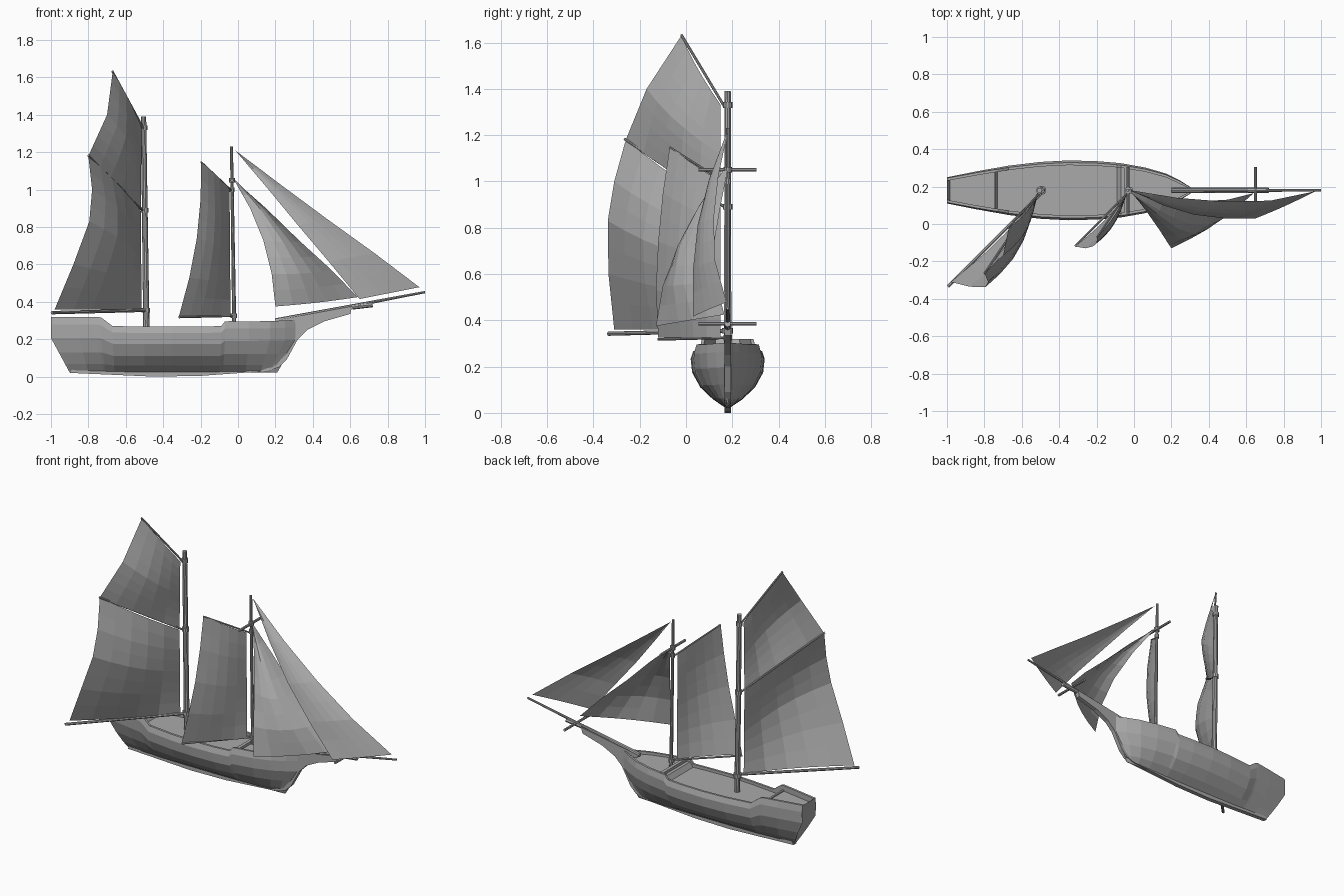
import bpy, bmesh, math
from mathutils import Vector

if "Cube" in bpy.data.objects:
    bpy.data.objects.remove(bpy.data.objects["Cube"], do_unlink=True)

grey = bpy.data.materials.new("plain_grey")
grey.use_nodes = True
GREY = (0.4, 0.4, 0.4, 1)
grey.diffuse_color = GREY
grey.node_tree.nodes["Principled BSDF"].inputs["Base Color"].default_value = GREY
MID = 0.18  # centreline of the hull


def finish(name, bm, normals=True):
    if normals:
        bmesh.ops.recalc_face_normals(bm, faces=bm.faces)
    mesh = bpy.data.meshes.new(name)
    bm.to_mesh(mesh)
    bm.free()
    mesh.materials.append(grey)
    ob = bpy.data.objects.new(name, mesh)
    bpy.context.collection.objects.link(ob)
    return ob


def spar(name, a, b, r1, r2=None, sides=8):
    a, b = Vector(a), Vector(b)
    bm = bmesh.new()
    bmesh.ops.create_cone(bm, cap_ends=True, segments=sides, radius1=r1,
                          radius2=r2 or r1, depth=(b - a).length)
    rot = (b - a).to_track_quat('Z', 'Y').to_matrix().to_4x4()
    bmesh.ops.transform(bm, matrix=rot, verts=bm.verts)
    bmesh.ops.translate(bm, vec=(a + b) / 2, verts=bm.verts)
    return finish(name, bm)


def box(name, centre, size):
    bm = bmesh.new()
    bmesh.ops.create_cube(bm, size=1)
    bmesh.ops.scale(bm, vec=size, verts=bm.verts)
    bmesh.ops.translate(bm, vec=centre, verts=bm.verts)
    return finish(name, bm)


def along(points, t):
    # position on a polyline, evenly by point index
    s = t * (len(points) - 1)
    i = min(int(s), len(points) - 2)
    return Vector(points[i]).lerp(Vector(points[i + 1]), s - i)


def sail(name, luff, leech, belly, rows=8, cols=5):
    # sheet stretched between two edges, bulging in the middle
    bm = bmesh.new()
    grid = []
    for j in range(rows + 1):
        v = j / rows
        a, b = along(luff, v), along(leech, v)
        grid.append([bm.verts.new(a.lerp(b, i / cols) + Vector(belly)
                     * math.sin(math.pi * i / cols) * (0.35 + 0.65 * math.sin(math.pi * v)))
                     for i in range(cols + 1)])
    for low, high in zip(grid, grid[1:]):
        for i in range(cols):
            bm.faces.new((low[i], low[i + 1], high[i + 1], high[i]))
    bmesh.ops.remove_doubles(bm, verts=bm.verts, dist=0.0005)
    return finish(name, bm)


# Hull with bulwarks and stepped decks: x at top, x at keel, half width, rail, deck
STATIONS = [
    (-1.0, -0.9, 0.07, 0.32, 0.32), (-0.985, -0.89, 0.073, 0.32, 0.285),
    (-0.85, -0.8, 0.1, 0.32, 0.285), (-0.75, -0.72, 0.118, 0.32, 0.285),
    (-0.73, -0.71, 0.121, 0.315, 0.25), (-0.67, -0.66, 0.132, 0.27, 0.25),
    (-0.5, -0.5, 0.152, 0.268, 0.25), (-0.35, -0.35, 0.16, 0.268, 0.25),
    (-0.2, -0.2, 0.156, 0.268, 0.25), (-0.09, -0.1, 0.147, 0.27, 0.25),
    (-0.07, -0.08, 0.145, 0.295, 0.28), (0.06, 0.04, 0.122, 0.295, 0.28),
    (0.17, 0.12, 0.09, 0.297, 0.28), (0.25, 0.17, 0.05, 0.3, 0.28),
    (0.31, 0.21, 0.012, 0.303, 0.303)]
SECTION = [(0.93, 1), (1, 0.86), (0.96, 0.62), (0.74, 0.36), (0.4, 0.15), (0.06, 0)]
bm = bmesh.new()
rings = []
for top_x, keel_x, half, rail, deck in STATIONS:
    side = []
    for w, t in SECTION:
        z = 0.022 + t * (rail - 0.022)
        k = min(1, t / 0.62)
        side.append((keel_x + (top_x - keel_x) * k, half * w, z))
    inner = max(half * 0.93 - 0.014, 0.003)
    side = [(top_x, inner, deck), (top_x, inner, rail)] + side
    loop = [(x, MID + y, z) for x, y, z in side]
    loop += [(x, MID - y, z) for x, y, z in reversed(side)]
    rings.append([bm.verts.new(p) for p in loop])
n = len(rings[0])
for a, b in zip(rings, rings[1:]):
    for i in range(n):
        bm.faces.new((a[i], a[(i + 1) % n], b[(i + 1) % n], b[i]))
for r in (rings[0], rings[-1]):
    bm.faces.new(r)
bmesh.ops.remove_doubles(bm, verts=bm.verts, dist=0.0002)
finish("hull", bm)

# Keel, stem and knee under the bowsprit as one plate
PROFILE = [(-0.9, 0.02), (-0.45, 0.0), (-0.2, 0.004), (0.16, 0.03), (0.22, 0.05), (0.26, 0.09),
           (0.32, 0.2), (0.37, 0.25), (0.46, 0.295), (0.6, 0.335), (0.61, 0.372),
           (0.2, 0.3), (0.28, 0.2), (0.24, 0.12), (0.17, 0.07), (-0.88, 0.05)]
bm = bmesh.new()
face = bm.faces.new([bm.verts.new((x, MID - 0.014, z)) for x, z in PROFILE])
new = bmesh.ops.extrude_face_region(bm, geom=[face])["geom"]
bmesh.ops.translate(bm, vec=(0, 0.028, 0),
                    verts=[g for g in new if isinstance(g, bmesh.types.BMVert)])
bmesh.ops.triangulate(bm, faces=[f for f in bm.faces if len(f.verts) > 4])
finish("keel_and_stem", bm)

# Deck breaks
box("poop_beam", (-0.75, MID, 0.282), (0.012, 0.2, 0.02))
box("foredeck_beam", (-0.04, MID, 0.285), (0.02, 0.25, 0.024))

# Masts, with collars where the spars join
spar("main_mast", (-0.49, MID, 0.25), (-0.505, MID, 1.39), 0.017, 0.014, 10)
spar("fore_mast", (-0.02, MID, 0.27), (-0.035, MID, 1.23), 0.011, 0.008, 10)
for name, x, z, r in (("main_boom_collar", -0.492, 0.355, 0.024), ("gaff_collar", -0.499, 0.89, 0.021),
                      ("topsail_collar", -0.504, 1.33, 0.02), ("fore_boom_collar", -0.022, 0.325, 0.018),
                      ("crosstree_collar", -0.032, 1.05, 0.018), ("fore_gaff_collar", -0.032, 1.0, 0.014)):
    spar(name, (x, MID, z - 0.012), (x, MID, z + 0.012), r, sides=10)

# Bowsprit and cross spars
spar("bowsprit", (0.2, MID, 0.3), (1.0, MID, 0.452), 0.012, 0.006)
spar("bowsprit_clamp", (0.61, MID, 0.372), (0.72, MID, 0.385), 0.014)
for name, x, z in (("bowsprit_spreader", 0.65, 0.385), ("fore_crosstree", -0.032, 1.05)):
    spar(name, (x, MID - 0.125, z), (x, MID + 0.125, z), 0.008)

# Booms, gaffs and topsail yard
spar("main_boom", (-0.48, MID, 0.355), (-0.995, -0.335, 0.342), 0.009)
spar("main_gaff", (-0.5, MID, 0.88), (-0.8, -0.265, 1.183), 0.006)
spar("topsail_yard", (-0.505, 0.165, 1.325), (-0.672, -0.02, 1.633), 0.006)
spar("fore_boom", (-0.02, MID, 0.325), (-0.315, -0.12, 0.318), 0.006)
spar("fore_gaff", (-0.035, 0.17, 0.995), (-0.197, -0.07, 1.147), 0.005)

# Gaff sails
sail("main_sail", [(-0.515, 0.15, 0.36), (-0.52, 0.15, 0.89)],
     [(-0.98, -0.31, 0.36), (-0.88, -0.335, 0.6), (-0.795, -0.338, 0.83),
      (-0.78, -0.31, 1.0), (-0.8, -0.26, 1.18)], (0.04, -0.045, 0))
sail("main_topsail", [(-0.52, 0.15, 0.9), (-0.515, 0.15, 1.33)],
     [(-0.8, -0.26, 1.18), (-0.7, -0.17, 1.4), (-0.67, -0.02, 1.63)], (0.03, -0.03, 0))
sail("fore_sail", [(-0.04, 0.15, 0.325), (-0.045, 0.15, 1.0)],
     [(-0.315, -0.12, 0.325), (-0.26, -0.13, 0.53), (-0.22, -0.12, 0.74),
      (-0.2, -0.1, 0.95), (-0.197, -0.07, 1.15)], (0.02, -0.025, 0))

# Headsails, running from head to foot
sail("inner_jib", [(-0.02, MID, 1.05), (0.15, 0.15, 0.9), (0.33, 0.12, 0.725), (0.5, 0.13, 0.57), (0.64, 0.165, 0.425)],
     [(-0.02, MID, 1.05), (0.065, 0.07, 0.9), (0.135, -0.03, 0.73), (0.18, -0.1, 0.55), (0.2, -0.13, 0.375)],
     (0.03, -0.06, -0.01))
sail("outer_jib", [(-0.015, MID, 1.21), (0.23, 0.14, 1.025), (0.48, 0.12, 0.84), (0.73, 0.125, 0.66), (0.97, 0.175, 0.478)],
     [(-0.015, MID, 1.21), (0.155, 0.1, 1.01), (0.32, 0.05, 0.81), (0.485, 0.03, 0.615), (0.65, 0.03, 0.415)],
     (0, -0.015, 0))
